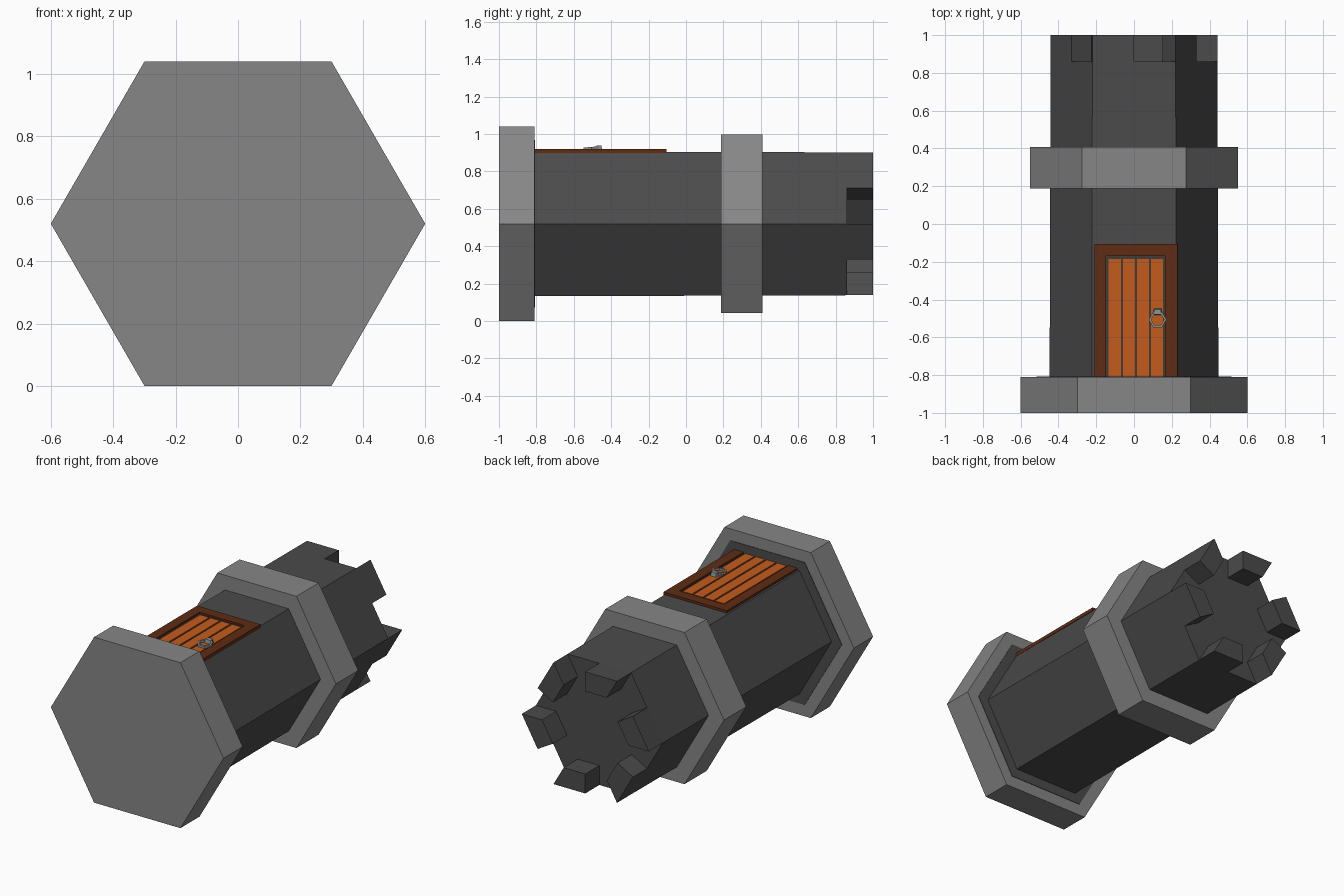
import bpy, bmesh
from math import cos, sin, radians
from mathutils import Vector

if "Cube" in bpy.data.objects:
    bpy.data.objects.remove(bpy.data.objects["Cube"])

CZ = 0.52  # height of the tower axis


def material(name, rgb):
    m = bpy.data.materials.new(name)
    m.diffuse_color = (*rgb, 1)
    m.use_nodes = True
    m.node_tree.nodes["Principled BSDF"].inputs["Base Color"].default_value = m.diffuse_color
    return m


PALE = material("pale_stone", (0.24, 0.24, 0.24))
DARK = material("dark_stone", (0.07, 0.07, 0.07))
BROWN = material("frame_wood", (0.11, 0.025, 0.007))
ORANGE = material("door_wood", (0.55, 0.105, 0.012))
GAP = material("door_gap", (0.05, 0.045, 0.04))
METAL = material("metal", (0.27, 0.30, 0.31))


def finish(name, bm, mat):
    bmesh.ops.recalc_face_normals(bm, faces=bm.faces)
    me = bpy.data.meshes.new(name)
    bm.to_mesh(me)
    bm.free()
    me.materials.append(mat)
    ob = bpy.data.objects.new(name, me)
    bpy.context.collection.objects.link(ob)
    return ob


def add_loft(bm, low, high):
    """Closed solid between two matching outlines."""
    a = [bm.verts.new(p) for p in low]
    b = [bm.verts.new(p) for p in high]
    n = len(a)
    bm.faces.new(a)
    bm.faces.new(b)
    for i in range(n):
        bm.faces.new((a[i], a[(i + 1) % n], b[(i + 1) % n], b[i]))


def hexagon(r, y):
    return [Vector((r * cos(radians(60 * i)), y, CZ + r * sin(radians(60 * i)))) for i in range(6)]


def hex_prism(name, r0, y0, r1, y1, mat):
    bm = bmesh.new()
    add_loft(bm, hexagon(r0, y0), hexagon(r1, y1))
    return finish(name, bm, mat)


def slab(name, outlines, z0, z1, mat):
    """Flat plates: xy outlines raised from z0 to z1."""
    bm = bmesh.new()
    for pts in outlines:
        add_loft(bm, [(x, y, z0) for x, y in pts], [(x, y, z1) for x, y in pts])
    return finish(name, bm, mat)


def rect(x0, x1, y0, y1):
    return [(x0, y0), (x1, y0), (x1, y1), (x0, y1)]


# Tower
hex_prism("base", 0.6, -1, 0.6, -0.81, PALE)
hex_prism("base_step", 0.517, -0.82, 0.517, -0.807, DARK)
hex_prism("tower_body", 0.447, -0.82, 0.441, 0.86, DARK)
hex_prism("collar", 0.55, 0.187, 0.55, 0.408, PALE)

# Battlements: each covers half of a side, starting at a corner
bm = bmesh.new()
outer, inner = hexagon(0.441, 0.86), hexagon(0.30, 0.86)
up = Vector((0, 0.14, 0))
for i in range(6):
    k = (i - 1) % 6
    low = [outer[i], (outer[i] + outer[k]) / 2, (inner[i] + inner[k]) / 2, inner[i]]
    add_loft(bm, low, [p + up for p in low])
finish("battlements", bm, DARK)

# Door
slab("door_frame", [[(-0.21, -0.812), (-0.21, -0.105), (0.23, -0.105), (0.23, -0.812),
                     (0.165, -0.812), (0.165, -0.17), (-0.148, -0.17), (-0.148, -0.812)]],
     0.898, 0.92, BROWN)
slab("door_back", [rect(-0.148, 0.165, -0.812, -0.17)], 0.898, 0.909, GAP)
slab("door_planks", [rect(-0.134 + 0.0745 * i, -0.070 + 0.0745 * i, -0.812, -0.185) for i in range(4)],
     0.90, 0.914, ORANGE)

# Knocker mount
bm = bmesh.new()
add_loft(bm, [(0.098, -0.482, 0.908), (0.152, -0.482, 0.908), (0.145, -0.447, 0.908), (0.105, -0.447, 0.908)],
         [(0.104, -0.478, 0.938), (0.146, -0.478, 0.938), (0.141, -0.452, 0.938), (0.109, -0.452, 0.938)])
finish("knocker_mount", bm, METAL)

# Knocker ring: six-sided, square section, slightly tilted
bm = bmesh.new()
rows = []
for i in range(6):
    c, s = cos(radians(60 * i)), sin(radians(60 * i))
    rows.append([bm.verts.new((0.125 + r * c, -0.506 + r * s, z + 0.08 * r * s))
                 for r, z in ((0.047, 0.918), (0.047, 0.931), (0.034, 0.931), (0.034, 0.918))])
for i in range(6):
    a, b = rows[i], rows[(i + 1) % 6]
    for j in range(4):
        bm.faces.new((a[j], a[(j + 1) % 4], b[(j + 1) % 4], b[j]))
finish("knocker_ring", bm, METAL)
